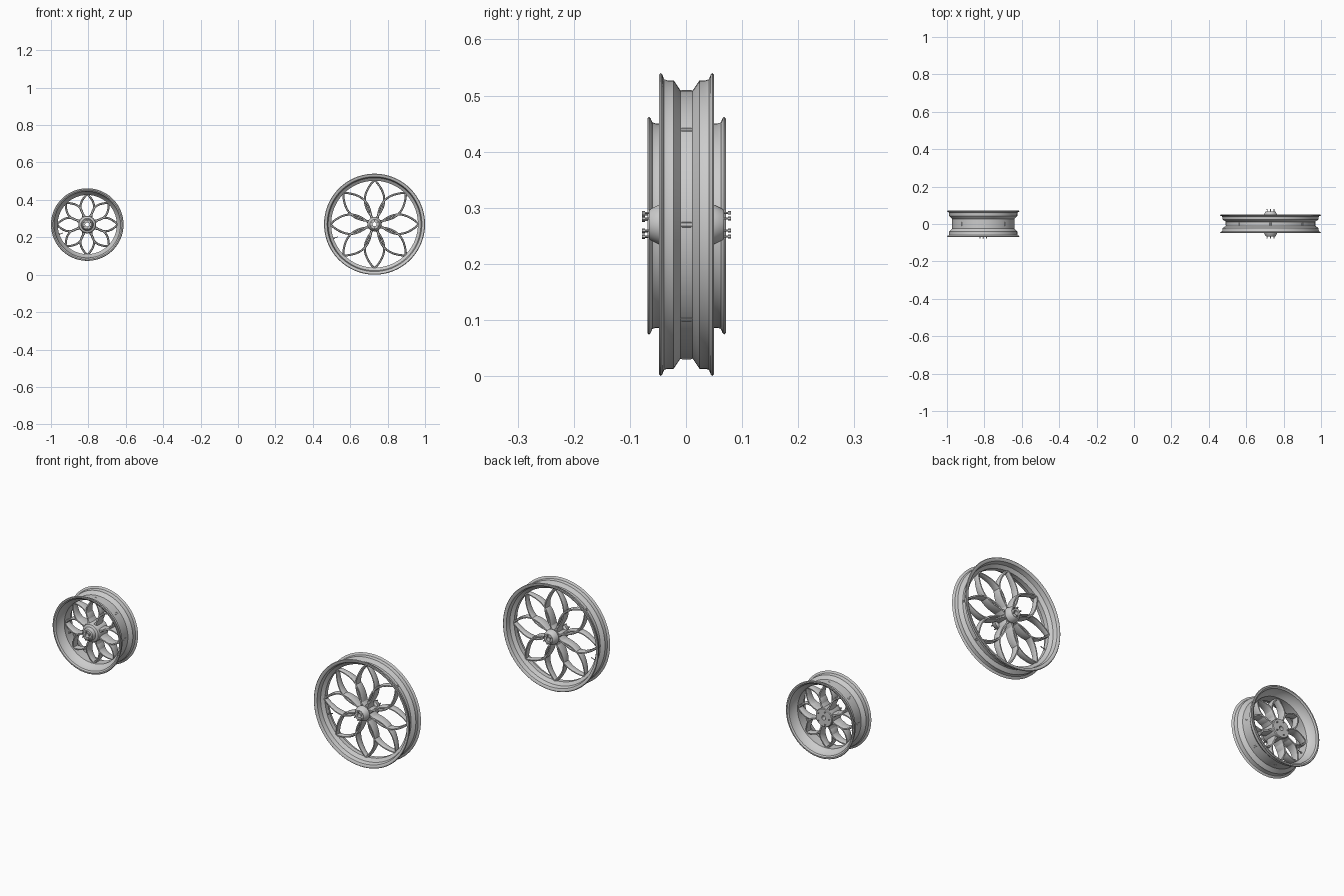
import bpy, bmesh, math
from mathutils import Matrix, Vector

cube = bpy.data.objects.get("Cube")
if cube:
    bpy.data.objects.remove(cube, do_unlink=True)

metal = bpy.data.materials.new("light_grey_metal")
metal.use_nodes = True
GREY = (0.6, 0.6, 0.6, 1)
metal.diffuse_color = GREY
metal.node_tree.nodes["Principled BSDF"].inputs["Base Color"].default_value = GREY


def finish(bm, name, centre):
    """Turn a bmesh into a placed, smooth-shaded object."""
    bmesh.ops.recalc_face_normals(bm, faces=bm.faces)
    mesh = bpy.data.meshes.new(name)
    bm.to_mesh(mesh)
    bm.free()
    mesh.materials.append(metal)
    ob = bpy.data.objects.new(name, mesh)
    bpy.context.collection.objects.link(ob)
    ob.location = centre
    bpy.ops.object.select_all(action='DESELECT')
    ob.select_set(True)
    bpy.context.view_layer.objects.active = ob
    bpy.ops.object.shade_smooth_by_angle(angle=math.radians(35))
    return ob


def bridge(bm, rings, closed):
    """Skin a list of equal vertex loops."""
    n = len(rings[0])
    count = len(rings) if closed else len(rings) - 1
    for i in range(count):
        a, b = rings[i], rings[(i + 1) % len(rings)]
        for j in range(n):
            k = (j + 1) % n
            bm.faces.new((a[j], a[k], b[k], b[j]))


def lathe(name, profile, centre, segments=96):
    """Revolve a closed (y, radius) outline around the axle."""
    bm = bmesh.new()
    rings = []
    for i in range(segments):
        a = math.tau * i / segments
        rings.append([bm.verts.new((r * math.cos(a), y, r * math.sin(a))) for y, r in profile])
    bridge(bm, rings, True)
    return finish(bm, name, centre)


def rim_profile(half, radius, bead, drop, well, shoulder, inner):
    """Half of the rim section from the well to the flange, mirrored."""
    outer = [(well, drop), (shoulder, bead), (half - 0.015, bead), (half - 0.009, bead + 0.002),
             (half - 0.006, radius - 0.003), (half - 0.003, radius), (half, radius - 0.003)]
    under = [(half, radius - 0.009), (half - 0.005, bead - 0.004),
             (shoulder, bead - 0.009), (well, inner)]
    side = outer + under
    return side + [(-y, r) for y, r in reversed(side)]


def petals(name, centre, start, tip, width, bar, depth_in, depth_out):
    """Eight pointed petals, each made of two mirrored curved bars."""
    bm = bmesh.new()
    steps = 20

    def path(t):
        return Vector((start + (tip - start) * t, width * math.sin(math.pi * t) ** 0.85))

    for p in range(8):
        turn = Matrix.Rotation(math.tau * p / 8, 3, 'Y')
        for side in (1, -1):
            rings = []
            for i in range(steps + 1):
                t = i / steps
                tangent = (path(min(1, t + 0.02)) - path(max(0, t - 0.02))).normalized()
                normal = Vector((-tangent.y, tangent.x))
                depth = depth_in + (depth_out - depth_in) * t
                ring = []
                # bevelled bar section
                for s, d in ((-1, -.6), (-.5, -1), (.5, -1), (1, -.6),
                             (1, .6), (.5, 1), (-.5, 1), (-1, .6)):
                    q = path(t) + normal * s * bar
                    ring.append(bm.verts.new(turn @ Vector((q.x, d * depth, side * q.y))))
                rings.append(ring)
            bridge(bm, rings, False)
            bm.faces.new(rings[0])
            bm.faces.new(rings[-1])
    return finish(bm, name, centre)


def cylinder(bm, radius, length, matrix, segments):
    bmesh.ops.create_cone(bm, cap_ends=True, segments=segments, radius1=radius,
                          radius2=radius, depth=length, matrix=matrix)


def bolts(name, centre, faces, ring, count):
    """Bolt circles: hub faces given as (y, outward sign)."""
    bm = bmesh.new()
    to_y = Matrix.Rotation(math.pi / 2, 4, 'X')
    for y, sign in faces:
        for i in range(count):
            a = math.tau * (i + 0.5) / count
            x, z = ring * math.cos(a), ring * math.sin(a)
            cylinder(bm, 0.0018, 0.012, Matrix.Translation((x, y + sign * 0.003, z)) @ to_y, 8)
            cylinder(bm, 0.0035, 0.005, Matrix.Translation((x, y + sign * 0.0095, z)) @ to_y, 6)
    return finish(bm, name, centre)


def valve(name, centre, r_in, r_out):
    """Air valve pointing from the rim well toward the hub."""
    bm = bmesh.new()
    turn = Matrix.Rotation(math.radians(161), 4, 'Y')
    along = Matrix.Rotation(math.pi / 2, 4, 'Y')
    mid = (r_in + r_out) / 2
    cylinder(bm, 0.002, r_out - r_in, turn @ Matrix.Translation((mid, 0, 0)) @ along, 12)
    cylinder(bm, 0.004, 0.008, turn @ Matrix.Translation((r_out - 0.004, 0, 0)) @ along, 12)
    return finish(bm, name, centre)


# Large narrow wheel
big = (0.73, 0.001, 0.27)
lathe("large_rim", rim_profile(0.049, 0.27, 0.257, 0.239, 0.011, 0.023, 0.232), big, 128)
petals("large_petal_spokes", big, 0.024, 0.236, 0.052, 0.0055, 0.026, 0.013)
half_hub = [(0.067, 0.011), (0.067, 0.025), (0.064, 0.028), (0.05, 0.035),
            (0.036, 0.038), (0.028, 0.03)]
lathe("large_hub", half_hub + [(-y, r) for y, r in reversed(half_hub)], big, 64)
bolts("large_hub_bolts", big, ((0.067, 1), (-0.067, -1)), 0.021, 6)
valve("large_valve", big, 0.207, 0.236)

# Small wide wheel
small = (-0.806, 0.001, 0.268)
lathe("small_rim", rim_profile(0.07, 0.194, 0.182, 0.166, 0.025, 0.042, 0.158), small, 128)
petals("small_petal_spokes", small, 0.03, 0.162, 0.036, 0.0055, 0.03, 0.016)
lathe("small_hub", [(-0.067, 0.011), (-0.067, 0.024), (-0.063, 0.029), (-0.045, 0.033),
                    (-0.04, 0.044), (-0.034, 0.047), (0.036, 0.047), (0.04, 0.044),
                    (0.04, 0.011)], small, 64)
bolts("small_hub_bolts", small, ((-0.067, -1),), 0.02, 6)
bolts("small_disc_bolts", small, ((0.036, 1),), 0.033, 5)
valve("small_valve", small, 0.137, 0.162)
